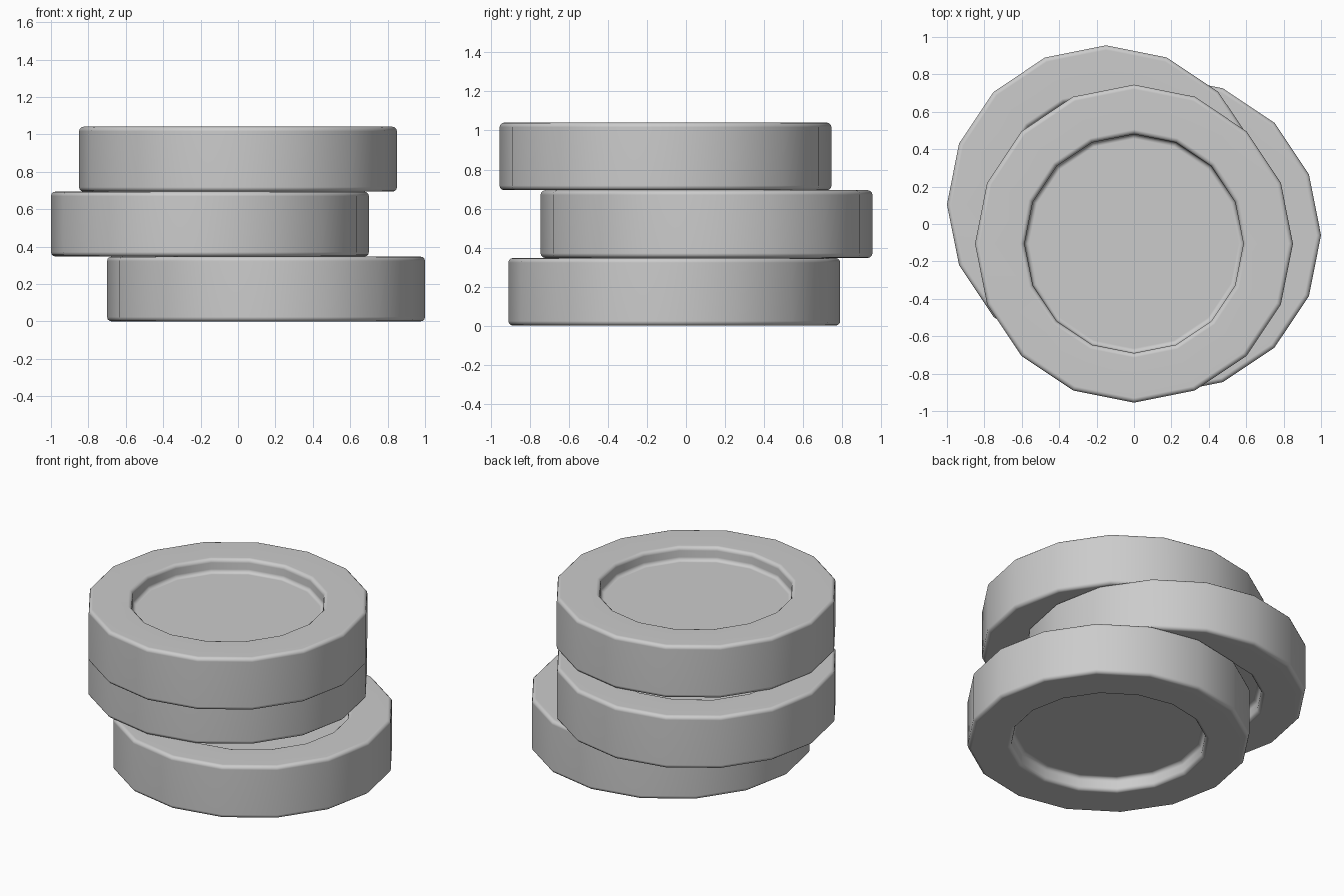
import bpy, bmesh
from math import cos, sin, pi, radians

if "Cube" in bpy.data.objects:
    bpy.data.objects.remove(bpy.data.objects["Cube"])

SIDES = 16
RADIUS = 0.85
RECESS = 0.585
HEIGHT = 0.347
DEPTH = 0.09


def disc(name, x, y, z):
    # Profile runs from the lower recess floor round the rim to the upper floor
    profile = [(RECESS, DEPTH), (RECESS, 0), (RADIUS, 0),
               (RADIUS, HEIGHT), (RECESS, HEIGHT), (RECESS, HEIGHT - DEPTH)]
    bm = bmesh.new()
    rings = [[bm.verts.new((r * cos(2 * pi * i / SIDES), r * sin(2 * pi * i / SIDES), h))
              for i in range(SIDES)] for r, h in profile]
    for a, b in zip(rings, rings[1:]):
        for i in range(SIDES):
            j = (i + 1) % SIDES
            bm.faces.new((a[i], a[j], b[j], b[i]))
    # Flat recess floors
    bm.faces.new(rings[0][::-1])
    bm.faces.new(rings[-1])
    bmesh.ops.recalc_face_normals(bm, faces=bm.faces)
    for f in bm.faces:
        f.smooth = True
    mesh = bpy.data.meshes.new(name)
    bm.to_mesh(mesh)
    bm.free()
    obj = bpy.data.objects.new(name, mesh)
    obj.location = (x, y, z)
    bpy.context.collection.objects.link(obj)
    # Soften the rim edges only, not the corners between the sides
    bevel = obj.modifiers.new("rim_bevel", 'BEVEL')
    bevel.width = 0.024
    bevel.segments = 3
    bevel.limit_method = 'ANGLE'
    bevel.angle_limit = radians(40)
    normals = obj.modifiers.new("even_shading", 'WEIGHTED_NORMAL')
    normals.keep_sharp = True
    return obj


# Stack of three offset discs
disc("bottom_disc", 0.15, -0.06, 0)
disc("middle_disc", -0.15, 0.105, HEIGHT)
disc("top_disc", 0, -0.105, 2 * HEIGHT)
